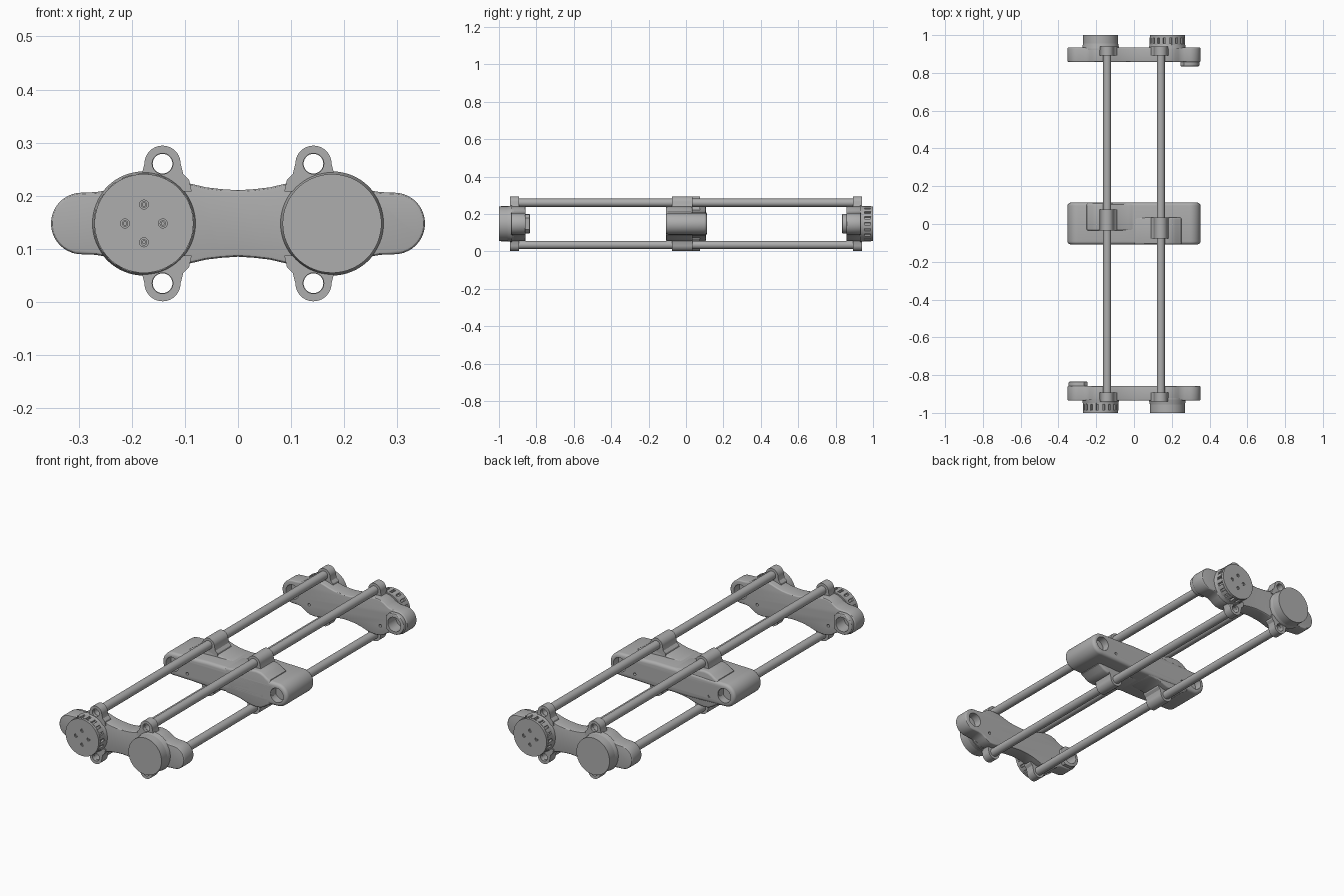
import bpy, bmesh, math
from mathutils import Matrix

if "Cube" in bpy.data.objects:
    bpy.data.objects.remove(bpy.data.objects["Cube"], do_unlink=True)

ZC = 0.148          # height of the centre line
BX, BR = 0.177, 0.093   # drum position and radius
RX, RZ = 0.142, 0.1125  # rod offsets from the centre line
EX, ER = 0.294, 0.058   # rounded end

grey = bpy.data.materials.new("mid grey")
grey.use_nodes = True
grey.diffuse_color = (0.42, 0.42, 0.42, 1)
grey.node_tree.nodes["Principled BSDF"].inputs["Base Color"].default_value = (0.42, 0.42, 0.42, 1)


def arc(cx, cz, r, a0=0, a1=360, n=48):
    full = abs(a1 - a0) == 360
    steps = n if full else n + 1
    angs = [math.radians(a0 + (a1 - a0) * i / n) for i in range(steps)]
    return [(cx + r * math.cos(a), cz + r * math.sin(a)) for a in angs]


def prism(name, pts, y0, y1, scale=1.0, centre=(0, 0)):
    """Extrude an x/z outline along y, optionally tapering toward y1."""
    bm = bmesh.new()
    a = [bm.verts.new((x, y0, z + ZC)) for x, z in pts]
    cx, cz = centre
    b = [bm.verts.new((cx + (x - cx) * scale, y1, cz + (z - cz) * scale + ZC)) for x, z in pts]
    bm.faces.new(a)
    bm.faces.new(b)
    for i in range(len(a)):
        j = (i + 1) % len(a)
        bm.faces.new((a[i], a[j], b[j], b[i]))
    bmesh.ops.recalc_face_normals(bm, faces=bm.faces)
    me = bpy.data.meshes.new(name)
    bm.to_mesh(me)
    bm.free()
    me.materials.append(grey)
    ob = bpy.data.objects.new(name, me)
    bpy.context.collection.objects.link(ob)
    return ob


def apply_all(ob):
    bpy.context.view_layer.objects.active = ob
    for m in list(ob.modifiers):
        bpy.ops.object.modifier_apply(modifier=m.name)


def bevel(ob, width, segments=3):
    m = ob.modifiers.new("round", 'BEVEL')
    m.width, m.segments, m.limit_method = width, segments, 'ANGLE'
    m.angle_limit = math.radians(50)
    apply_all(ob)
    return ob


def cut(ob, pts, y0, y1):
    c = prism("cutter", pts, y0, y1)
    c.hide_render = True
    m = ob.modifiers.new("cut", 'BOOLEAN')
    m.operation, m.object, m.solver = 'DIFFERENCE', c, 'EXACT'
    apply_all(ob)
    bpy.data.objects.remove(c, do_unlink=True)


def outline(half):
    """Closed outline from (x, half height) pairs, mirrored, with round ends."""
    right = list(reversed(half)) + []
    top = right + [(-x, h) for x, h in half[1:]]
    left_end = arc(-EX, 0, ER, 90, 270, 20)
    bottom = [(x, -h) for x, h in reversed(top)]
    right_end = arc(EX, 0, ER, -90, 90, 20)
    return top + left_end + bottom + right_end


def lug(name, s, t, y0, y1):
    """Eye with a flared neck that carries a rod."""
    cx, cz = s * RX, t * RZ
    neck = [(-0.055, 0.06), (-0.05, 0.082), (-0.039, 0.093), (-0.034, 0.1125)]
    left = [(cx + x, t * z) for x, z in neck]
    top = [(cx - 0.034 * math.cos(math.pi * i / 20), cz + t * 0.034 * math.sin(math.pi * i / 20))
           for i in range(1, 20)]
    right = [(cx - x, t * z) for x, z in reversed(neck)]
    ob = prism(name, left + top + right, y0, y1)
    cut(ob, arc(cx, cz, 0.0195), y0 - 0.1, y1 + 0.1)
    return ob


wide = [(0, 0.0625), (0.03, 0.0645), (0.06, 0.068), (0.09, 0.075), (0.12, 0.085), (0.15, 0.091),
        (0.177, 0.093), (0.2, 0.09), (0.22, 0.081), (0.235, 0.07), (0.25, 0.062), (0.268, 0.059)]
slim = [(0, 0.0625), (0.1, 0.064), (0.2, 0.06)]
paired = []   # parts that repeat, turned half way round

# End plate with sockets on its inner face
plate = bevel(prism("front_end_plate", outline(wide), -0.935, -0.857), 0.006)
paired.append(plate)
boss_pts = arc(-EX, 0, 0.052, 90, 270, 24) + [(-0.265, -0.05), (-0.245, -0.03), (-0.245, 0.03), (-0.265, 0.05)]
boss = bevel(prism("front_socket_boss", boss_pts, -0.875, -0.835), 0.005)
paired.append(boss)
for part in (plate, boss):
    cut(part, arc(-EX, 0, 0.036), -0.9, -0.8)
cut(plate, arc(EX, 0, 0.036), -0.9, -0.8)
for x in (-0.2, 0.2):
    cut(plate, arc(x, -0.04, 0.007, n=16), -0.875, -0.8)

# Plain drum, with a flared foot
paired.append(prism("front_plain_drum", arc(BX, 0, BR, n=64), -0.92, -1.0))
for s, side in ((-1, "notched"), (1, "plain")):
    paired.append(prism("front_%s_drum_foot" % side, arc(s * BX, 0, 0.098, n=64),
                        -0.93, -0.955, BR / 0.098, (s * BX, 0)))

# Notched drum: slotted rim below a round cap with four screws
SLOTS = 18
rim = []
for i in range(SLOTS):
    a = 360 * i / SLOTS
    rim += arc(-BX, 0, 0.0945, a + 4, a + 16, 4) + arc(-BX, 0, 0.083, a + 16.5, a + 23.5, 2)
paired.append(prism("front_notched_rim", rim, -0.988, -0.945))
cap = prism("front_notched_cap", arc(-BX, 0, BR, n=64), -1.0, -0.986)
paired.append(cap)
paired.append(prism("front_notched_drum_core", arc(-BX, 0, 0.083), -0.987, -0.92))
for dx, dz in ((1, 0), (-1, 0), (0, 1), (0, -1)):
    c = (-BX + 0.0355 * dx, 0.0355 * dz)
    cut(cap, arc(*c, 0.0085, n=20), -1.1, -0.993)
    screw = prism("front_screw", arc(*c, 0.006, n=16), -0.998, -0.99)
    cut(screw, arc(*c, 0.003, n=6), -1.1, -0.994)
    paired.append(screw)

# Lugs on the end plate
for s, side in ((1, "left"), (-1, "right")):
    for t, level in ((1, "upper"), (-1, "lower")):
        paired.append(lug("front_%s_%s_lug" % (side, level), s, t, -0.94, -0.893))

# Middle carriage: long body, half-length pads and rod collars
body = bevel(prism("carriage_body", outline(slim), -0.108, 0.113), 0.016, 4)
for s in (1, -1):
    for y in (-0.108, 0.113):
        cut(body, arc(s * EX, 0, 0.036), y - 0.04, y + 0.04)
        cut(body, arc(s * 0.21, -0.025, 0.007, n=16), y - 0.02, y + 0.02)
pad_half = wide[:-1] + [(0.262, 0.03)]
pad = prism("front_carriage_pad", pad_half + [(x, -h) for x, h in reversed(pad_half)], -0.108, 0.035)
paired.append(bevel(pad, 0.01))
for t, level in ((1, "upper"), (-1, "lower")):
    paired.append(lug("front_%s_collar" % level, 1, t, -0.076, 0.035))

# Hollow rods
for s, side in ((1, "left"), (-1, "right")):
    for t, level in ((1, "upper"), (-1, "lower")):
        rod = prism("%s_%s_rod" % (side, level), arc(s * RX, t * RZ, 0.0215, n=40), -0.925, 0.925)
        cut(rod, arc(s * RX, t * RZ, 0.0185, n=40), -1.1, 1.1)

# Repeat the front parts at the back, turned half way round
half_turn = Matrix.Rotation(math.pi, 4, 'Z')
for ob in paired:
    twin = ob.copy()
    twin.data = ob.data.copy()
    twin.name = ob.name.replace("front", "back")
    twin.data.transform(half_turn)
    bpy.context.collection.objects.link(twin)

# Smooth shading with crisp edges
bpy.ops.object.select_all(action='DESELECT')
for ob in bpy.context.collection.objects:
    if ob.type == 'MESH' and grey.name in ob.data.materials:
        ob.select_set(True)
        bpy.context.view_layer.objects.active = ob
bpy.ops.object.shade_smooth_by_angle(angle=math.radians(30))
